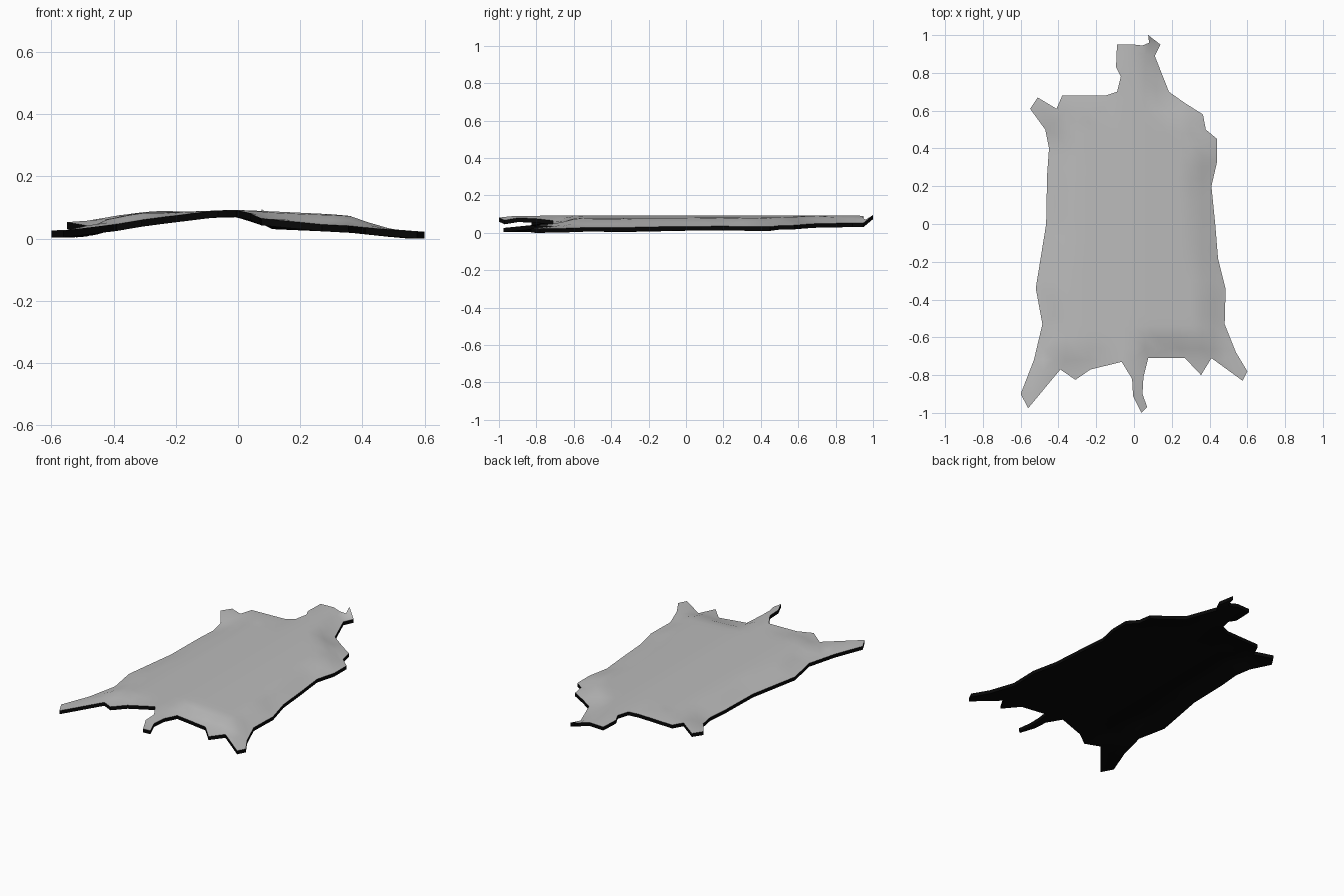
import bpy
import bmesh
from mathutils import Vector
from mathutils.geometry import delaunay_2d_cdt, intersect_point_line

cube = bpy.data.objects.get("Cube")
if cube:
    bpy.data.objects.remove(cube, do_unlink=True)

THICKNESS = 0.022
GRID_STEP = 0.06


def make_material(name, value):
    mat = bpy.data.materials.new(name)
    mat.use_nodes = True
    colour = (value, value, value, 1)
    mat.diffuse_color = colour
    shader = mat.node_tree.nodes["Principled BSDF"]
    shader.inputs["Base Color"].default_value = colour
    shader.inputs["Roughness"].default_value = 0.9
    return mat


# Outline of the pelt in hundredths, anticlockwise from the back of the head
head_right_and_shoulder = [
    (0, 95), (-9, 95), (-9.5, 83), (-7, 78), (-9, 70), (-15, 68), (-38, 68),
    (-41, 61), (-51, 67), (-55, 61), (-47, 50), (-45, 40)]
right_flank_and_leg = [
    (-46, 26), (-46.5, 0), (-52, -34), (-48.5, -53), (-53, -72), (-60, -90),
    (-56, -97.5), (-39, -77), (-31, -82.5), (-23, -77), (-6.5, -73)]
tail = [
    (-1, -82), (-.5, -91), (4, -100), (7, -97), (4.5, -90), (5, -81), (7.5, -71)]
left_leg_and_flank = [
    (27, -71), (35.5, -80), (41, -71), (57.5, -83), (60, -78), (54, -68),
    (48, -53), (48.5, -34.5), (44.5, -18.5), (43, 0), (41, 20), (44, 33), (44, 45)]
left_shoulder_and_ear = [
    (38, 50), (36.5, 58), (27, 64), (18.5, 70), (11, 89), (14, 95), (7.5, 100),
    (8, 96), (4.5, 94.5)]
outline = [Vector(p) / 100 for p in (
    head_right_and_shoulder + right_flank_and_leg + tail
    + left_leg_and_flank + left_shoulder_and_ear)]

# Heights across the width: the raised middle and the drooping rim
crown = [(-.6, .03), (-.5, .062), (-.3, .087), (0, .096),
         (.1, .092), (.35, .08), (.53, .045), (.6, .026)]
droop = [(-.6, .03), (-.5, .03), (-.44, .042), (-.3, .066), (-.07, .095),
         (.02, .095), (.1, .057), (.35, .046), (.53, .027), (.6, .026)]


def sample(profile, x):
    """Linear interpolation along a list of (x, height) pairs."""
    for (x0, z0), (x1, z1) in zip(profile, profile[1:]):
        if x <= x1:
            t = max(0, (x - x0) / (x1 - x0))
            return z0 + (z1 - z0) * t
    return profile[-1][1]


def smooth(t):
    t = min(1, max(0, t))
    return t * t * (3 - 2 * t)


def rim_distance(point):
    """Distance from a point to the nearest outline edge."""
    best = 9
    for a, b in zip(outline, outline[1:] + outline[:1]):
        near, t = intersect_point_line(point, a, b)
        near = a.lerp(b, min(1, max(0, t)))
        best = min(best, (point - near.to_2d()).length)
    return best


def is_inside(point):
    inside = False
    for a, b in zip(outline, outline[1:] + outline[:1]):
        if (a.y > point.y) != (b.y > point.y):
            if point.x < a.x + (b.x - a.x) * (point.y - a.y) / (b.y - a.y):
                inside = not inside
    return inside


def height(point):
    low, high = sample(droop, point.x), sample(crown, point.x)
    # Lift the right shoulder and the tip of the ear
    if point.x < -.2:
        low += .027 * smooth((point.y - .45) / .15)
    if point.x > .03:
        low += .03 * smooth((point.y - .94) / .06)
    return low + (high - low) * smooth(rim_distance(point) / .14)


# Fill the outline with a regular interior grid
points = list(outline)
columns, rows = int(.6 / GRID_STEP), int(1 / GRID_STEP)
for i in range(-columns, columns + 1):
    for j in range(-rows, rows + 1):
        p = Vector((i, j)) * GRID_STEP
        if is_inside(p) and rim_distance(p) > .025:
            points.append(p)
count = len(outline)
edges = [(i, (i + 1) % count) for i in range(count)]
flat_points, _, triangles, *_ = delaunay_2d_cdt(points, edges, [], 1, 1e-5)

bm = bmesh.new()
verts = [bm.verts.new((p.x, p.y, height(p))) for p in flat_points]
for tri in triangles:
    bm.faces.new([verts[i] for i in tri])
loose = [v for v in bm.verts if not v.link_faces]
bmesh.ops.delete(bm, geom=loose, context='VERTS')
bmesh.ops.recalc_face_normals(bm, faces=bm.faces)
if sum(f.normal.z for f in bm.faces) < 0:
    bmesh.ops.reverse_faces(bm, faces=bm.faces)

# Thicken downwards: fur stays on top, dark backing on the sides and underside
fur_faces = list(bm.faces)
copied = bmesh.ops.duplicate(bm, geom=bm.verts[:] + bm.edges[:] + fur_faces)
under_faces = [g for g in copied["geom"] if isinstance(g, bmesh.types.BMFace)]
under_verts = [g for g in copied["geom"] if isinstance(g, bmesh.types.BMVert)]
bmesh.ops.translate(bm, verts=under_verts, vec=(0, 0, -THICKNESS))
bmesh.ops.reverse_faces(bm, faces=under_faces)
twin = copied["vert_map"]
for edge in [e for f in fur_faces for e in f.edges if e.is_boundary]:
    a, b = edge.verts
    bm.faces.new((a, b, twin[b], twin[a]))
bmesh.ops.recalc_face_normals(bm, faces=bm.faces)
for face in bm.faces:
    face.material_index = 1
for face in fur_faces:
    face.material_index = 0

# Rest the lowest point on the floor
lowest = min(v.co.z for v in bm.verts)
bmesh.ops.translate(bm, verts=bm.verts, vec=(0, 0, -lowest))

mesh = bpy.data.meshes.new("hide_rug")
bm.to_mesh(mesh)
bm.free()
mesh.materials.append(make_material("grey_fur", .5))
mesh.materials.append(make_material("black_backing", .002))
rug = bpy.data.objects.new("hide_rug", mesh)
bpy.context.collection.objects.link(rug)
bpy.context.view_layer.objects.active = rug
rug.select_set(True)
bpy.ops.object.shade_smooth_by_angle(angle=.7)
